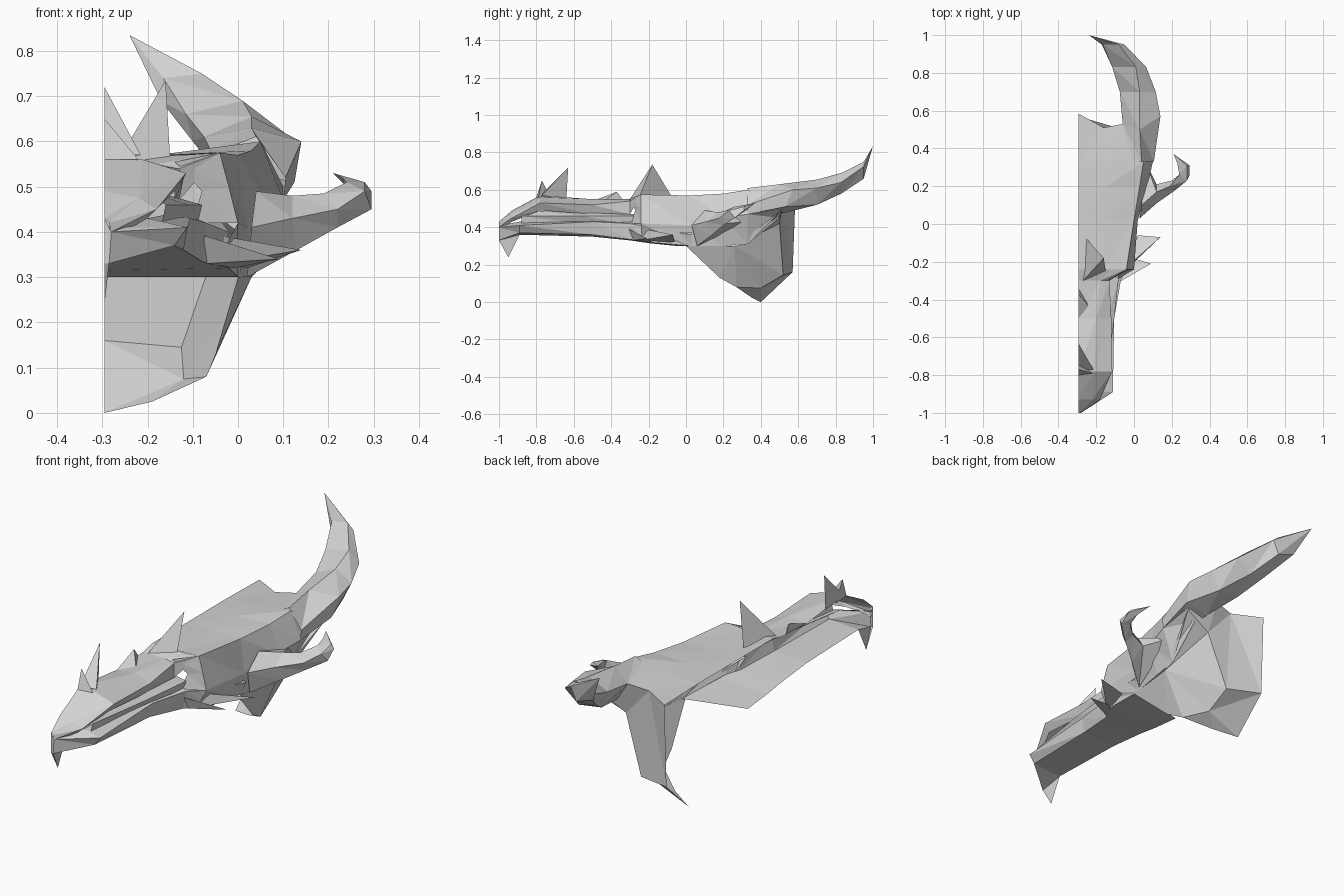
import bpy, bmesh

bone = bpy.data.materials.new("bone_grey")
bone.diffuse_color = (0.65, 0.65, 0.65, 1)
CUT = -0.295  # centre plane where the half head is open


def finish(name, bm):
    bmesh.ops.remove_doubles(bm, verts=bm.verts, dist=0.0005)
    bmesh.ops.dissolve_degenerate(bm, edges=bm.edges, dist=0.0005)
    bmesh.ops.recalc_face_normals(bm, faces=bm.faces)
    me = bpy.data.meshes.new(name)
    bm.to_mesh(me)
    bm.free()
    me.materials.append(bone)
    ob = bpy.data.objects.new(name, me)
    bpy.context.collection.objects.link(ob)
    return ob


def loft(name, sections, closed=False):
    """Skin a row of equal-length point sections with flat faces."""
    bm = bmesh.new()
    rows = [[bm.verts.new(p) for p in s] for s in sections]
    n = len(rows[0])
    for a, b in zip(rows, rows[1:]):
        for i in range(n if closed else n - 1):
            j = (i + 1) % n
            bm.faces.new((a[i], a[j], b[j]))
            bm.faces.new((a[i], b[j], b[i]))
    return finish(name, bm)


def at_y(y, *xz):
    return [(x, y, z) for x, z in xz]


def spike(name, tip, *base):
    bm = bmesh.new()
    t = bm.verts.new(tip)
    b = [bm.verts.new(p) for p in base]
    for i in range(len(b)):
        bm.faces.new((t, b[i], b[(i + 1) % len(b)]))
    return finish(name, bm)


# Skull roof and cheek plate, notched at the rear edge
loft("skull", [
    at_y(-.24, (CUT, .565), (-.16, .57), (-.04, .575), (0, .42), (-.05, .33)),
    at_y(.02, (CUT, .565), (-.16, .57), (0, .57), (.02, .41), (0, .30)),
    at_y(.20, (CUT, .565), (-.14, .575), (.03, .58), (.07, .45), (.03, .30)),
    at_y(.33, (CUT, .565), (-.14, .575), (.05, .60), (.10, .47), (.04, .31)),
    [(CUT, .585, .56), (-.16, .51, .565), (-.06, .53, .58),
     (.10, .51, .50), (.05, .50, .45)],
])
# Front wall of the cheek, behind the eye socket
loft("eye_socket", [
    [(-.14, -.30, .555), (-.08, -.27, .49), (-.10, -.30, .42)],
    [(-.04, -.24, .575), (-.02, -.24, .50), (0, -.24, .42)],
])

# Upper snout with ridge and lip
loft("upper_snout", [
    at_y(-1, (CUT, .43), (-.285, .42), (-.28, .40), (-.29, .38)),
    at_y(-.93, (CUT, .49), (-.22, .475), (-.18, .45), (-.20, .43)),
    at_y(-.78, (CUT, .57), (-.21, .56), (-.115, .53), (-.14, .49)),
    at_y(-.50, (CUT, .54), (-.20, .55), (-.12, .52), (-.14, .47)),
    at_y(-.30, (CUT, .55), (-.18, .55), (-.13, .54), (-.13, .47)),
    at_y(-.24, (CUT, .565), (-.12, .57), (-.04, .575), (-.04, .575)),
])
loft("mouth_band", [
    at_y(-.88, (-.20, .49), (-.16, .46), (-.17, .41)),
    at_y(-.55, (-.15, .48), (-.11, .46), (-.13, .42)),
    at_y(-.28, (-.13, .47), (-.08, .46), (-.09, .41)),
])

# Lower jaw with the pointed chin
loft("lower_jaw", [
    [(CUT, -1, .41), (-.28, -1, .40), (-.285, -1, .33), (CUT, -.95, .24)],
    at_y(-.89, (-.20, .43), (-.112, .41), (-.14, .37), (CUT, .36)),
    at_y(-.50, (-.15, .44), (-.105, .43), (-.12, .36), (CUT, .35)),
    at_y(-.30, (-.12, .44), (-.07, .42), (-.08, .335), (CUT, .33)),
    at_y(-.20, (-.05, .44), (-.02, .40), (-.02, .32), (CUT, .315)),
    [(0, .03, .40), (.02, .03, .36), (0, .03, .30), (CUT, -.05, .30)],
])
loft("chin_front", [
    [(CUT, -1, .43), (CUT, -1, .33), (CUT, -.95, .24)],
    [(-.28, -1, .40), (-.285, -1, .33), (CUT, -.95, .24)],
])

# Big swept horn: outer, top, inner, under-inner and under-outer edges
tip = (-.24, 1, .835)
loft("main_horn", [
    at_y(.33, (.105, .52), (.04, .61), (-.06, .57), (.02, .46), (.10, .47)),
    [(.14, .57, .60), (.03, .50, .63), (-.06, .53, .58),
     (.01, .54, .48), (.125, .53, .51)],
    at_y(.70, (.115, .61), (.03, .655), (-.075, .61), (-.04, .525), (.07, .52)),
    at_y(.83, (.065, .64), (.01, .69), (-.115, .66), (-.10, .60), (-.01, .58)),
    at_y(.95, (-.05, .725), (-.08, .75), (-.165, .74), (-.17, .69), (-.08, .66)),
    [tip] * 5,
], True)

# Curled side horn growing out of the cheek
tip = (.21, .37, .53)
loft("side_horn", [
    [(.04, .10, .49), (.03, .03, .41), (.02, .06, .30), (.06, .33, .43)],
    [(.12, .17, .48), (.12, .11, .43), (.13, .14, .36), (.12, .21, .42)],
    [(.19, .20, .485), (.22, .18, .45), (.22, .20, .41), (.20, .23, .44)],
    [(.24, .26, .51), (.28, .23, .49), (.295, .26, .45), (.25, .27, .46)],
    [(.23, .32, .52), (.28, .31, .51), (.295, .31, .49), (.25, .32, .49)],
    [tip] * 4,
], True)

# Back wall of the head: a fan around the jaw hinge plus rear panels
bm = bmesh.new()
pts = dict(
    hub=(.03, .26, .30), horn=(.10, .51, .49), roof=(CUT, .585, .56),
    mid=(-.03, .50, .42), knee=(-.125, .52, .145), rear=(CUT, .57, .16),
    low=(-.12, .40, .075), foot=(CUT, .40, 0), toe=(-.19, .35, .025),
    edge=(-.07, .27, .08), rim=(-.05, .18, .13), jaw=(0, .0, .30),
    cheek=(.04, .33, .31), notch=(-.16, .51, .565), inner=(-.06, .53, .58))
v = {k: bm.verts.new(p) for k, p in pts.items()}
fan = ["cheek", "horn", "mid", "knee", "low", "edge", "rim", "jaw"]
tris = [("hub", a, b) for a, b in zip(fan, fan[1:])]
tris += [("horn", "inner", "mid"), ("inner", "notch", "mid"),
         ("notch", "knee", "mid"), ("notch", "roof", "rear"),
         ("notch", "rear", "knee"),
         ("rear", "foot", "low"), ("rear", "low", "knee"),
         ("foot", "toe", "low"), ("toe", "edge", "low")]
for t in tris:
    bm.faces.new([v[k] for k in t])
finish("back_wall", bm)

# Spikes on brow, nose and cheek
spike("brow_spike", (-.16, -.18, .735),
      (-.25, -.08, .57), (-.27, -.30, .55), (-.15, -.25, .56))
spike("nose_horn", (CUT, -.63, .72),
      (CUT, -.78, .57), (-.215, -.77, .57), (CUT, -.64, .55))
spike("nose_spike", (CUT, -.77, .65),
      (CUT, -.80, .56), (-.22, -.79, .56), (CUT, -.72, .55))
spike("bridge_spike", (CUT, -.37, .59),
      (CUT, -.50, .54), (-.235, -.44, .54), (CUT, -.34, .55))
spike("cheek_spike_upper", (.14, -.07, .36),
      (-.03, -.22, .39), (-.04, -.24, .33), (.02, -.06, .32))
spike("cheek_spike_lower", (.09, -.21, .34),
      (-.10, -.32, .40), (-.07, -.28, .33), (-.01, -.18, .32))
